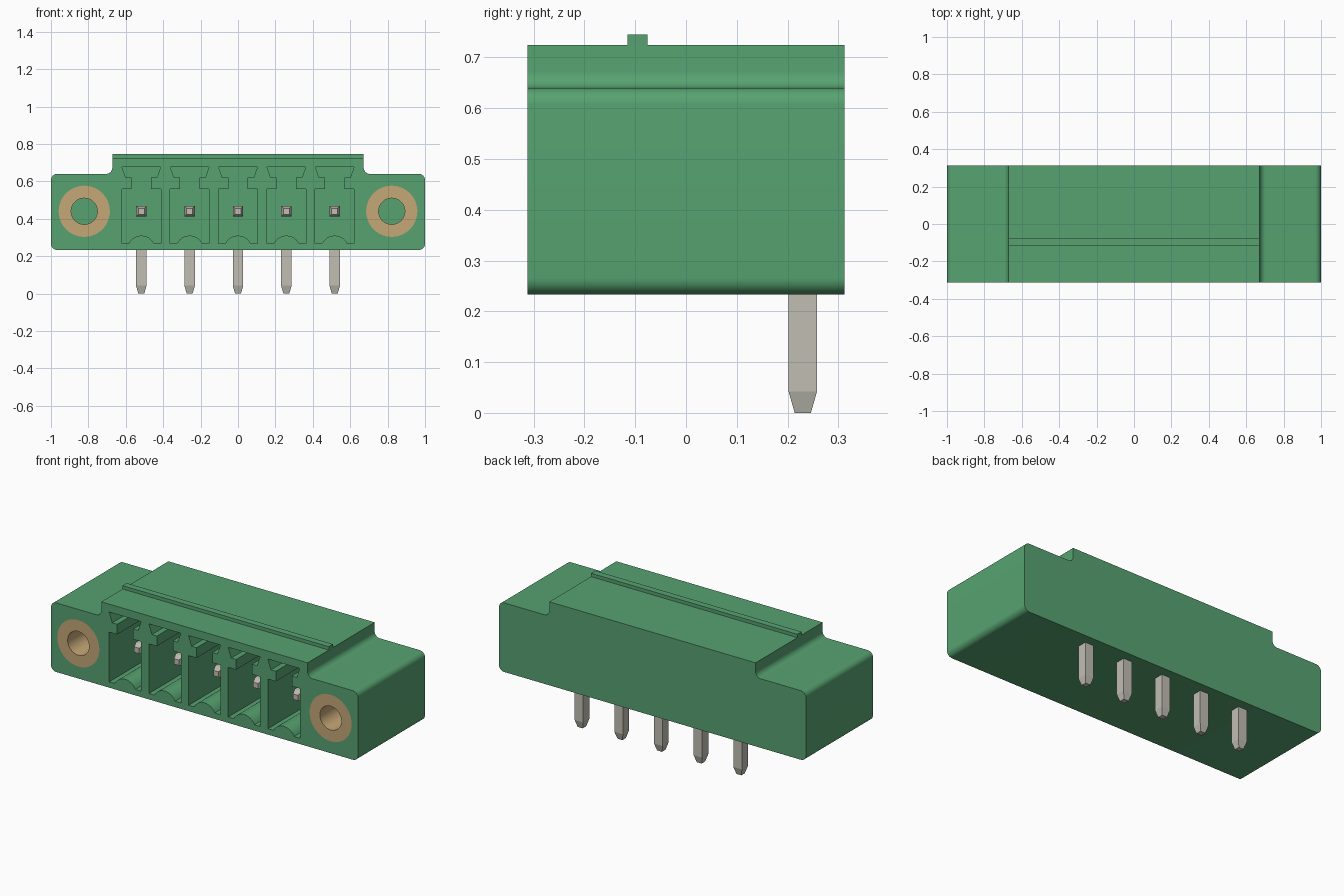
import bpy, bmesh, math
from mathutils import Vector

cube = bpy.data.objects.get("Cube")
if cube:
    bpy.data.objects.remove(cube, do_unlink=True)


def material(name, rgb):
    m = bpy.data.materials.new(name)
    m.use_nodes = True
    col = (*rgb, 1)
    m.diffuse_color = col
    m.node_tree.nodes["Principled BSDF"].inputs["Base Color"].default_value = col
    return m


GREEN = material("green plastic", (0.095, 0.365, 0.165))
BRASS = material("brass", (0.56, 0.39, 0.185))
STEEL = material("tinned metal", (0.53, 0.515, 0.45))

FRONT, BACK = -0.312, 0.312
PITCH = 0.2585
POLES = [(i - 2) * PITCH for i in range(5)]
PIN_Z, FLANGE_X = 0.44, 0.822


def arc(cx, cz, r, a0, a1, n=8):
    """Points on an arc in the xz plane, angles in degrees."""
    angles = [math.radians(a0 + (a1 - a0) * i / n) for i in range(n + 1)]
    return [(cx + r * math.cos(a), cz + r * math.sin(a)) for a in angles]


def add_prism(bm, profile, y0, y1):
    """Extrude an xz profile from y0 to y1."""
    a = [bm.verts.new((x, y0, z)) for x, z in profile]
    b = [bm.verts.new((x, y1, z)) for x, z in profile]
    bm.faces.new(a)
    bm.faces.new(b[::-1])
    for i in range(len(a)):
        j = (i + 1) % len(a)
        bm.faces.new((a[i], b[i], b[j], a[j]))


def add_bar(bm, sections):
    """Square bar through sections of (centre, half u vector, half v vector)."""
    rings = []
    for c, u, v in sections:
        c, u, v = Vector(c), Vector(u), Vector(v)
        rings.append([bm.verts.new(c + u * p + v * q)
                      for p, q in ((-1, -1), (1, -1), (1, 1), (-1, 1))])
    for a, b in zip(rings, rings[1:]):
        for i in range(4):
            j = (i + 1) % 4
            bm.faces.new((a[i], a[j], b[j], b[i]))
    bm.faces.new(rings[0])
    bm.faces.new(rings[-1])


def finish(bm, name, mat):
    bmesh.ops.recalc_face_normals(bm, faces=bm.faces)
    mesh = bpy.data.meshes.new(name)
    bm.to_mesh(mesh)
    bm.free()
    mesh.materials.append(mat)
    ob = bpy.data.objects.new(name, mesh)
    bpy.context.collection.objects.link(ob)
    return ob


def activate(ob):
    bpy.ops.object.select_all(action='DESELECT')
    ob.select_set(True)
    bpy.context.view_layer.objects.active = ob


def smooth(ob):
    activate(ob)
    bpy.ops.object.shade_smooth_by_angle(angle=math.radians(30))


# Housing: stepped outline with rounded flange corners and filleted steps
R = 0.033
half = (arc(1 - R, 0.233 + R, R, -90, 0) + arc(1 - R, 0.64 - R, R, 0, 90)
        + arc(0.672 + R, 0.64 + R, R, 270, 180) + [(0.672, 0.725)])
outline = half + [(-x, z) for x, z in reversed(half)]
bm = bmesh.new()
add_prism(bm, outline, FRONT, BACK)
housing = finish(bm, "housing", GREEN)

# Pockets with a keyed slot above and a rounded bump on the floor
bm = bmesh.new()
bump = arc(0, 0.235, 0.075, 154, 26, 12)
right = [(0.104, 0.267), (0.104, 0.56), (0.052, 0.56), (0.052, 0.62),
         (0.084, 0.62), (0.104, 0.678)]
pocket = bump + right + [(-x, z) for x, z in reversed(right)]
for px in POLES:
    add_prism(bm, [(px + x, z) for x, z in pocket], FRONT - 0.05, 0.13)
# Bores for the threaded inserts
INSERT_END = 0.13
for s in (-1, 1):
    add_prism(bm, arc(s * FLANGE_X, PIN_Z, 0.137, 0, 360, 48)[:-1],
              FRONT - 0.05, INSERT_END)
cutter = finish(bm, "pocket_cutter", GREEN)
cutter.hide_render = True

cut = housing.modifiers.new("pockets", 'BOOLEAN')
cut.operation = 'DIFFERENCE'
cut.solver = 'EXACT'
cut.object = cutter
activate(housing)
bpy.ops.object.modifier_apply(modifier=cut.name)
bpy.data.objects.remove(cutter, do_unlink=True)
smooth(housing)

# Locking ridge along the top
bm = bmesh.new()
add_prism(bm, [(-0.672, 0.72), (0.672, 0.72), (0.672, 0.745), (-0.672, 0.745)],
          -0.115, -0.076)
finish(bm, "locking_ridge", GREEN)

# Threaded inserts: tubes flush with the front face
for s, side in ((-1, "right"), (1, "left")):
    bm = bmesh.new()
    loops = []
    for r, y in ((0.137, FRONT), (0.137, INSERT_END), (0.07, INSERT_END), (0.07, FRONT)):
        pts = arc(s * FLANGE_X, PIN_Z, r, 0, 360, 48)[:-1]
        loops.append([bm.verts.new((x, y, z)) for x, z in pts])
    for a, b in zip(loops, loops[1:] + loops[:1]):
        for i in range(48):
            j = (i + 1) % 48
            bm.faces.new((a[i], a[j], b[j], b[i]))
    smooth(finish(bm, side + "_threaded_insert", BRASS))

# Angled pins: contact in the pocket, solder leg below
H, TIP = 0.028, 0.016
LEG_Y = 0.23
for n, px in enumerate(POLES, 1):
    bm = bmesh.new()
    add_bar(bm, [((px, y, PIN_Z), (h, 0, 0), (0, 0, h))
                 for y, h in ((-0.205, TIP), (-0.17, H), (LEG_Y + H, H))])
    finish(bm, f"contact_pin_{n}", STEEL)
    bm = bmesh.new()
    add_bar(bm, [((px, LEG_Y, z), (h, 0, 0), (0, h, 0))
                 for z, h in ((0, TIP), (0.042, H), (PIN_Z, H))])
    finish(bm, f"solder_leg_{n}", STEEL)
